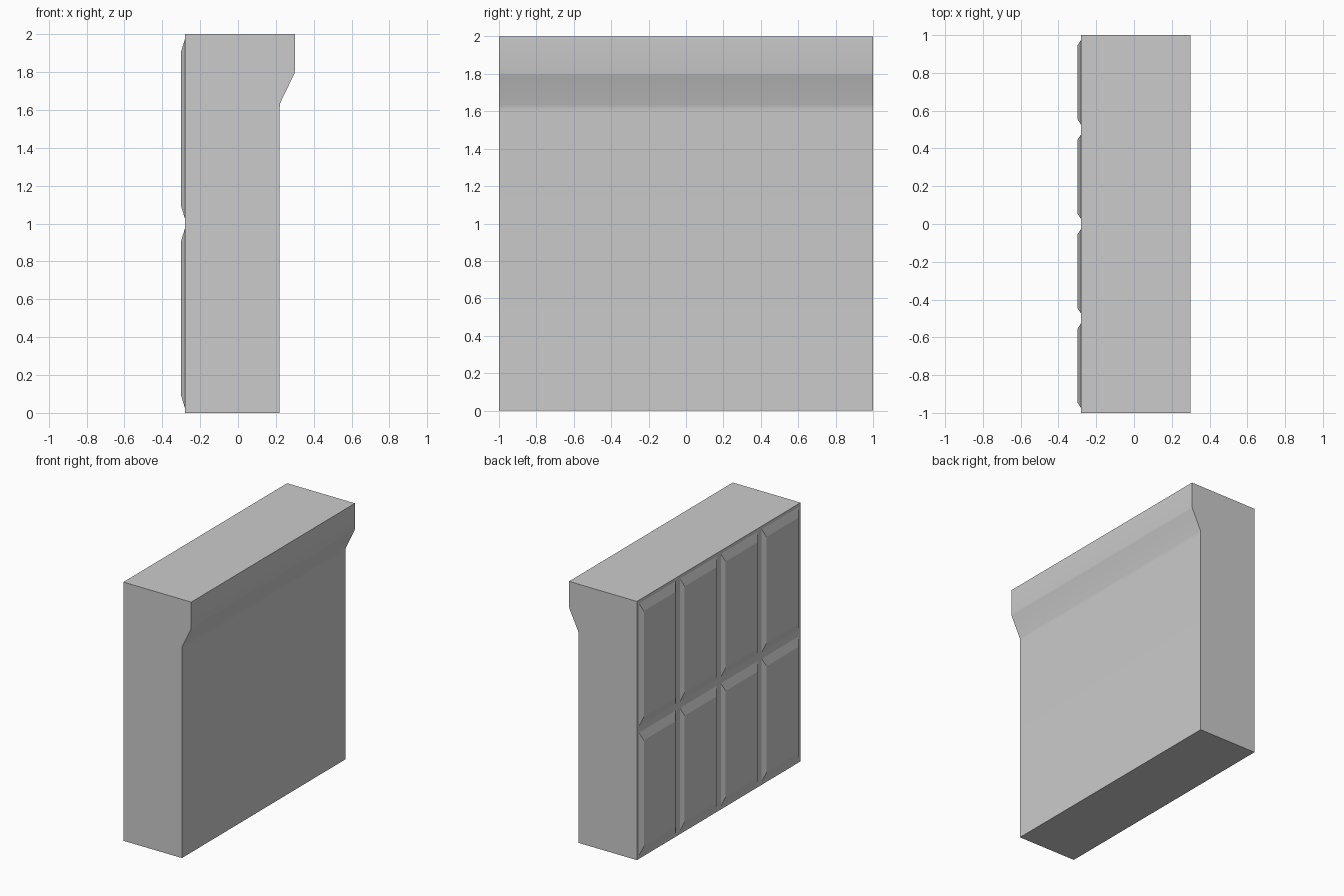
import bpy, bmesh, math

if "Cube" in bpy.data.objects:
    bpy.data.objects.remove(bpy.data.objects["Cube"])


def make_object(name, bm):
    bmesh.ops.recalc_face_normals(bm, faces=bm.faces)
    mesh = bpy.data.meshes.new(name)
    bm.to_mesh(mesh)
    bm.free()
    obj = bpy.data.objects.new(name, mesh)
    bpy.context.collection.objects.link(obj)
    return obj


# Wall body: side profile with an overhanging ledge, extruded along y
profile = [(-0.28, 0), (0.22, 0), (0.22, 1.61), (0.222, 1.635),
           (0.297, 1.79), (0.30, 1.805), (0.30, 2), (-0.28, 2)]
bm = bmesh.new()
face = bm.faces.new([bm.verts.new((x, -1, z)) for x, z in profile])
ext = bmesh.ops.extrude_face_region(bm, geom=[face], use_keep_orig=True)
for v in ext["geom"]:
    if isinstance(v, bmesh.types.BMVert):
        v.co.y = 1
wall = make_object("wall_body", bm)
bpy.context.view_layer.objects.active = wall
wall.select_set(True)
bpy.ops.object.shade_smooth_by_angle(angle=math.radians(30))
wall.select_set(False)


# Raised panels with chamfered borders, 4 across and 2 high
def panel(name, y, z):
    bm = bmesh.new()
    rings = []
    for x, hy, hz in ((-0.28, 0.225, 0.475), (-0.30, 0.194, 0.41)):
        rings.append([bm.verts.new((x, y + sy * hy, z + sz * hz))
                      for sy, sz in ((-1, -1), (1, -1), (1, 1), (-1, 1))])
    base, top = rings
    bm.faces.new(base)
    bm.faces.new(top)
    for i in range(4):
        j = (i + 1) % 4
        bm.faces.new((base[i], base[j], top[j], top[i]))
    return make_object(name, bm)


for row in range(2):
    for col in range(4):
        panel(f"panel_{row}_{col}", -0.75 + 0.5 * col, 0.5 + row)
